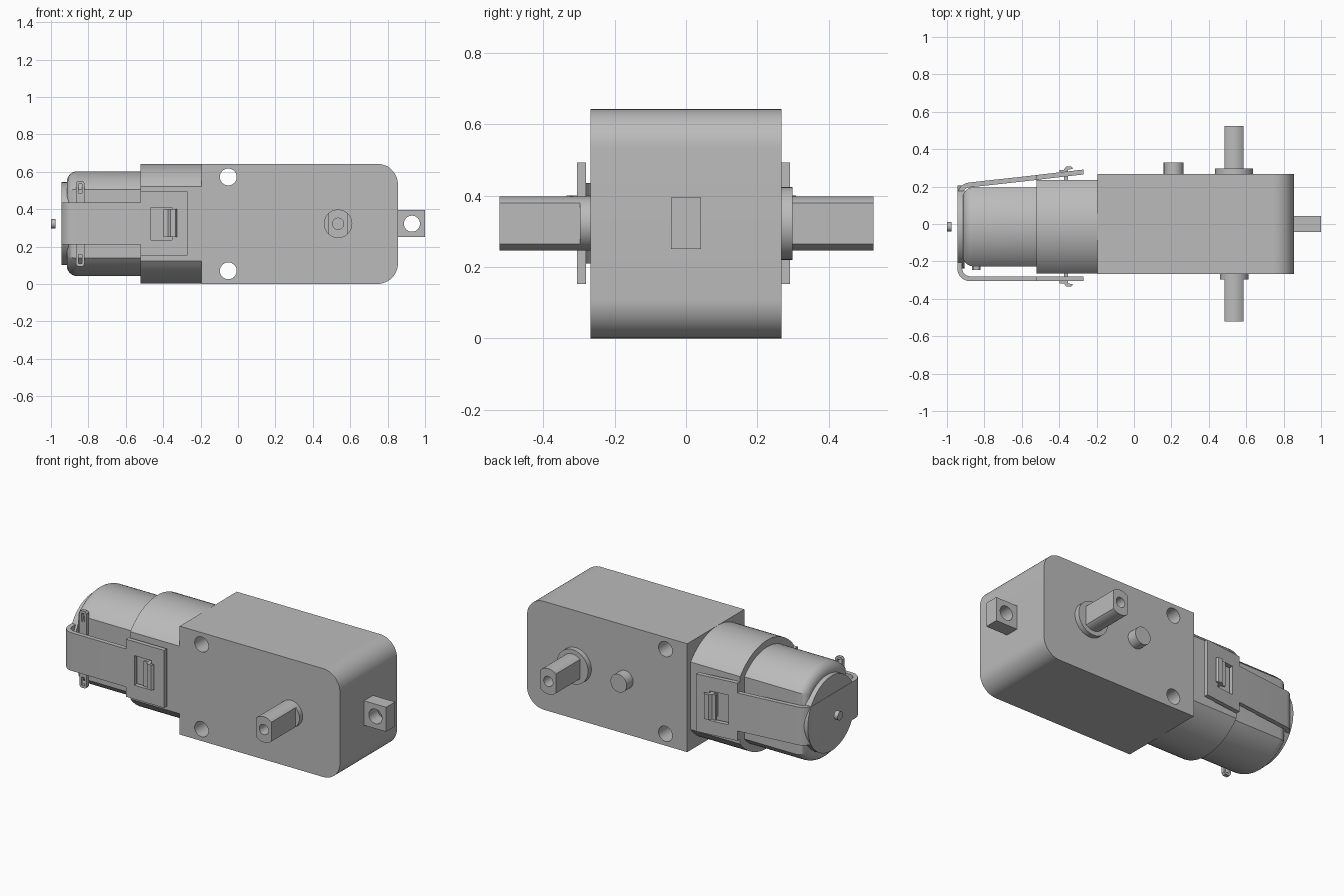
import bpy, bmesh, math
from mathutils import Vector

if "Cube" in bpy.data.objects:
    bpy.data.objects.remove(bpy.data.objects["Cube"])

grey = bpy.data.materials.new("plastic grey")
grey.diffuse_color = (0.5, 0.5, 0.5, 1)
grey.use_nodes = True
grey.node_tree.nodes["Principled BSDF"].inputs["Base Color"].default_value = grey.diffuse_color

CY, CZ = -0.015, 0.322          # motor axis
SX, SZ = 0.535, 0.322           # output shaft axis


def prism(name, pts, axis, a, b, bevel=0.0):
    """Extrude a 2D outline along an axis; x:(y,z)  y:(x,z)  z:(x,y)."""
    place = {'x': lambda p, t: (t, p[0], p[1]),
             'y': lambda p, t: (p[0], t, p[1]),
             'z': lambda p, t: (p[0], p[1], t)}[axis]
    bm = bmesh.new()
    lo = [bm.verts.new(place(p, a)) for p in pts]
    hi = [bm.verts.new(place(p, b)) for p in pts]
    cap = bm.faces.new(lo)
    bm.faces.new(hi[::-1])
    n = len(pts)
    for i in range(n):
        bm.faces.new((lo[i], hi[i], hi[(i + 1) % n], lo[(i + 1) % n]))
    bmesh.ops.recalc_face_normals(bm, faces=bm.faces)
    if bevel:
        bmesh.ops.bevel(bm, geom=list(cap.edges), offset=bevel, segments=6,
                        profile=0.5, affect='EDGES')
    mesh = bpy.data.meshes.new(name)
    bm.to_mesh(mesh)
    bm.free()
    mesh.materials.append(grey)
    ob = bpy.data.objects.new(name, mesh)
    bpy.context.collection.objects.link(ob)
    return ob


def arc(cx, cy, r, a0, a1, n):
    return [(cx + r * math.cos(math.radians(a0 + (a1 - a0) * i / n)),
             cy + r * math.sin(math.radians(a0 + (a1 - a0) * i / n))) for i in range(n + 1)]


def circle(cx, cy, r, n=40):
    return arc(cx, cy, r, 0, 360, n)[:-1]


def rect(x0, x1, y0, y1):
    return [(x0, y0), (x1, y0), (x1, y1), (x0, y1)]


def flatted(cx, cy, r, half, n=24):
    """Circle with two flats at cx +- half."""
    a = math.degrees(math.acos(half / r))
    return arc(cx, cy, r, a, 180 - a, n) + arc(cx, cy, r, 180 + a, 360 - a, n)


def cut(ob, *cutters):
    """Subtract the cutters, then remove them."""
    for c in cutters:
        m = ob.modifiers.new("cut", 'BOOLEAN')
        m.operation, m.solver, m.object = 'DIFFERENCE', 'EXACT', c
        c.hide_render = True
    dg = bpy.context.evaluated_depsgraph_get()
    mesh = bpy.data.meshes.new_from_object(ob.evaluated_get(dg))
    ob.modifiers.clear()
    ob.data = mesh
    for c in cutters:
        bpy.data.objects.remove(c)
    return ob


# gearbox with rounded far end and two screw holes
box = prism("gearbox", [(-0.195, 0), *arc(0.745, 0.11, 0.11, -90, 0, 12),
                        *arc(0.745, 0.532, 0.11, 0, 90, 12), (-0.195, 0.642)], 'y', -0.267, 0.267)
cut(box, *[prism("hole", circle(-0.052, z, 0.045), 'y', -0.5, 0.5) for z in (0.07, 0.572)])

# mounting tab
cut(prism("mounting_tab", rect(0.85, 1.0, 0.25, 0.395), 'y', -0.042, 0.042),
    prism("hole", circle(0.93, SZ, 0.043), 'y', -0.5, 0.5))

# output shaft with two flats, drilled at each end, and its bosses
shaft = prism("output_shaft", flatted(SX, SZ, 0.076, 0.05), 'y', -0.522, 0.525)
cut(shaft, prism("hole", circle(SX, SZ, 0.03), 'y', -0.6, -0.40),
    prism("hole", circle(SX, SZ, 0.03), 'y', 0.40, 0.6))
prism("front_boss", circle(SX, SZ, 0.076), 'y', -0.297, -0.25)
prism("back_boss", circle(SX, SZ, 0.102), 'y', 0.25, 0.298)
prism("locating_peg", circle(0.212, SZ, 0.053), 'y', 0.25, 0.328)

# motor collar and motor can, both round with flat sides
prism("motor_collar", flatted(CY, CZ, 0.32, 0.25), 'x', -0.52, -0.19)
prism("motor_can", flatted(CY, CZ, 0.28, 0.211), 'x', -0.915, -0.5, bevel=0.055)

# end cap disc and motor shaft tip
cut(prism("end_cap", circle(CY, CZ, 0.222, 56), 'x', -0.943, -0.905),
    prism("hole", circle(CY, CZ, 0.04), 'x', -1.0, -0.925))
prism("motor_shaft_tip", circle(CY, CZ, 0.025, 24), 'x', -1.0, -0.975)

# retaining strap: a bent ribbon around the motor end
T = 0.026
path = [(-0.5, -0.306), *arc(-0.875, -0.236, 0.07, 270, 180, 10),
        *arc(-0.875, 0.152, 0.07, 180, 97, 10), (-0.5, 0.264)]
inner = []
for i, p in enumerate(path):
    d = Vector(path[min(i + 1, len(path) - 1)]) - Vector(path[max(i - 1, 0)])
    d.normalize()
    inner.append((p[0] + d.y * T, p[1] - d.x * T))
if inner[0][1] < path[0][1]:      # keep the thickness on the motor side
    inner = [(2 * p[0] - q[0], 2 * p[1] - q[1]) for p, q in zip(path, inner)]
prism("strap", path + inner[::-1], 'z', 0.21, 0.435)

# wide strap ends with a window
ends = {"front_strap_end": rect(-0.52, -0.27, -0.306, -0.28),
        "back_strap_end": [(-0.52, 0.262), (-0.27, 0.291), (-0.27, 0.265), (-0.52, 0.236)]}
for name, outline in ends.items():
    cut(prism(name, outline, 'z', 0.152, 0.493),
        prism("window", rect(-0.465, -0.352, 0.235, 0.41), 'y', -0.5, 0.5))

# collar hooks that catch the strap windows
for name, s, y in (("front_hook", -1, 0.25), ("back_hook", 1, 0.22)):
    top = 0.335 if s < 0 else 0.308
    prism(name, [(-0.375, s * y), (-0.352, s * y), (-0.352, s * (top - 0.018)),
                 (-0.325, s * (top - 0.012)), (-0.335, s * top), (-0.362, s * top),
                 (-0.375, s * (top - 0.018)), (-0.398, s * (top - 0.018)),
                 (-0.398, s * (top - 0.03)), (-0.375, s * (top - 0.03))], 'z', 0.25, 0.4)

# slotted solder terminals
for name, s in (("upper_terminal", 1), ("lower_terminal", -1)):
    z0, z1, h0, h1 = [CZ + s * v for v in (0.09, 0.228, 0.165, 0.213)]
    cut(prism(name, [(-0.867, z0), (-0.82, z0), (-0.82, z1 - s * 0.012), (-0.83, z1),
                     (-0.857, z1), (-0.867, z1 - s * 0.012)], 'y', -0.246, -0.224),
        prism("slot", rect(-0.854, -0.833, min(h0, h1), max(h0, h1)), 'y', -0.4, -0.1))

# smooth the round walls, keep hard edges
for ob in bpy.context.scene.objects:
    ob.select_set(True)
bpy.context.view_layer.objects.active = box
bpy.ops.object.shade_smooth_by_angle(angle=math.radians(30))
